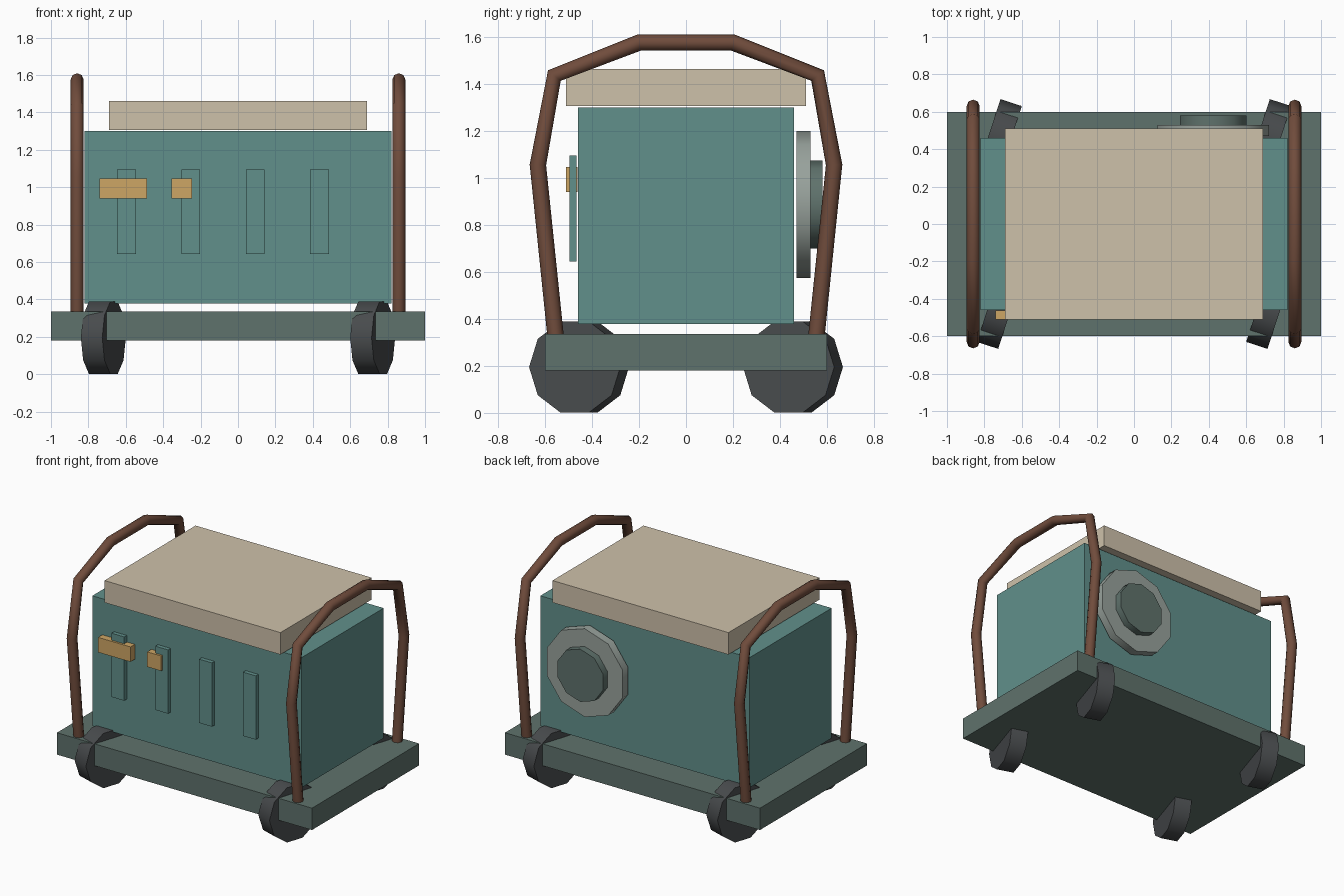
import bpy
import math
from mathutils import Vector

cube = bpy.data.objects.get("Cube")
if cube:
    bpy.data.objects.remove(cube, do_unlink=True)


def material(name, rgb):
    """Flat material from 0-255 display values."""
    linear = [((c / 255 + 0.055) / 1.055) ** 2.4 for c in rgb] + [1]
    mat = bpy.data.materials.new(name)
    mat.use_nodes = True
    mat.diffuse_color = linear
    mat.node_tree.nodes["Principled BSDF"].inputs["Base Color"].default_value = linear
    return mat


teal = material("teal paint", (97, 144, 139))
cream = material("cream", (206, 193, 170))
gold = material("gold", (206, 166, 101))
brown = material("brown tube", (112, 76, 60))
slate = material("slate green", (95, 114, 108))
rubber = material("dark rubber", (72, 75, 77))
grey = material("pale grey", (152, 162, 156))


def box(name, low, high, mat):
    low, high = Vector(low), Vector(high)
    bpy.ops.mesh.primitive_cube_add(size=1, location=(low + high) / 2)
    ob = bpy.context.object
    ob.name = name
    ob.scale = high - low
    bpy.ops.object.transform_apply(location=False, rotation=False, scale=True)
    ob.data.materials.append(mat)
    return ob


def disc(name, centre, radius, depth, rotation, mat):
    """Ten-sided drum with a smooth rim and sharp caps."""
    bpy.ops.mesh.primitive_cylinder_add(
        vertices=10, radius=radius, depth=depth, location=centre, rotation=rotation)
    ob = bpy.context.object
    ob.name = name
    ob.data.materials.append(mat)
    bpy.ops.object.shade_smooth_by_angle(angle=math.radians(40))
    return ob


def tube(name, points, radius, mat):
    curve = bpy.data.curves.new(name, "CURVE")
    curve.dimensions = "3D"
    curve.bevel_depth = radius
    curve.bevel_resolution = 2
    curve.use_fill_caps = True
    spline = curve.splines.new("POLY")
    spline.points.add(len(points) - 1)
    for target, p in zip(spline.points, points):
        target.co = (*p, 1)
    curve.materials.append(mat)
    ob = bpy.data.objects.new(name, curve)
    bpy.context.collection.objects.link(ob)
    return ob


# Main blocks
box("base_deck", (-1, -0.6, 0.18), (1, 0.6, 0.335), slate)
box("body", (-0.82, -0.46, 0.378), (0.82, 0.46, 1.3), teal)
box("lid", (-0.69, -0.51, 1.306), (0.69, 0.51, 1.462), cream)

# Front vents
for i in range(4):
    x = -0.596 + 0.344 * i
    box(f"vent_{i + 1}", (x - 0.05, -0.495, 0.643), (x + 0.05, -0.466, 1.095), teal)

# Front plates
box("wide_plate", (-0.74, -0.51, 0.94), (-0.486, -0.462, 1.046), gold)
box("small_plate", (-0.355, -0.51, 0.94), (-0.245, -0.462, 1.046), gold)

# Back port, one corner of each drum pointing up
facing_back = (math.pi / 2, 0, 0)
disc("port_ring", (0.423, 0.5, 0.887), 0.313, 0.06, facing_back, grey)
disc("port_cap", (0.423, 0.555, 0.887), 0.187, 0.05, facing_back, slate)

# Wheels and handles, mirrored left and right
half = [(0.55, 0.28), (0.63, 1.055), (0.56, 1.435), (0.2, 1.575)]
arch = [(-y, z) for y, z in half] + half[::-1]
for side, sx in (("right", -1), ("left", 1)):
    for end, sy in (("front", -1), ("back", 1)):
        disc(f"{end}_{side}_wheel", (0.72 * sx, 0.455 * sy, 0.195), 0.204, 0.12,
             (0, math.pi / 2, 0), rubber)
        wheel = bpy.context.object
        # Turn the drum so it rests on a flat side
        wheel.rotation_euler = (math.radians(18), math.pi / 2, 0)
        wheel.rotation_mode = "XYZ"
    tube(f"{side}_handle", [(0.86 * sx, y, z) for y, z in arch], 0.035, brown)
